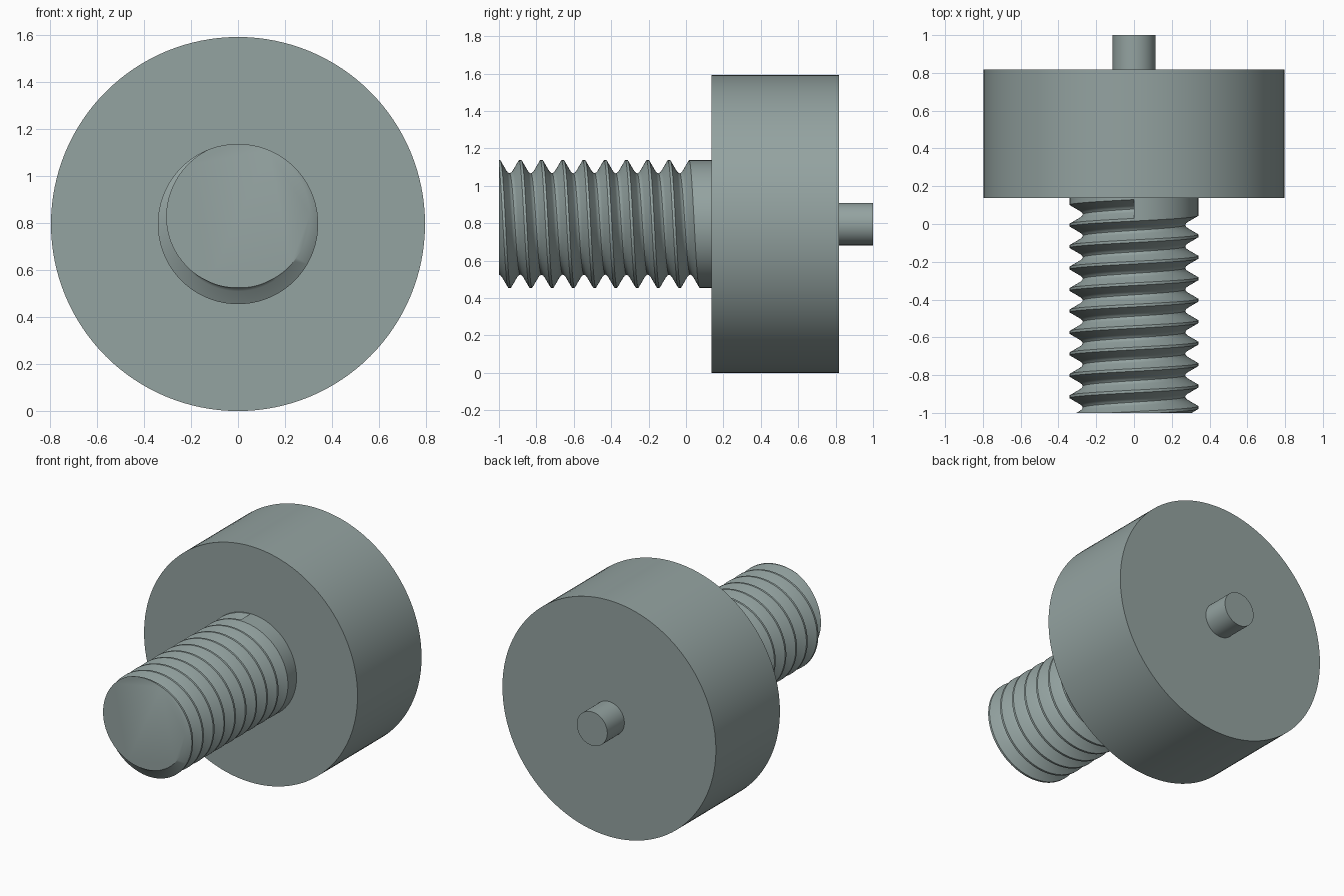
import bpy, bmesh, math

if "Cube" in bpy.data.objects:
    bpy.data.objects.remove(bpy.data.objects["Cube"], do_unlink=True)

MM = 1 / 8.8            # model unit: total length is 17.6
AXIS_Z = 7 * MM         # height of the common axis
HEAD_FRONT, HEAD_BACK = 1.2 * MM, 7.2 * MM

metal = bpy.data.materials.new("grey_green_metal")
metal.use_nodes = True
colour = (0.296, 0.366, 0.356, 1)
metal.diffuse_color = colour
metal.node_tree.nodes["Principled BSDF"].inputs["Base Color"].default_value = colour


def finish(obj, name):
    """Name, colour and smooth the active part."""
    obj.name = obj.data.name = name
    obj.data.materials.append(metal)
    bpy.ops.object.select_all(action='DESELECT')
    obj.select_set(True)
    bpy.context.view_layer.objects.active = obj
    bpy.ops.object.shade_smooth_by_angle(angle=math.radians(35))


def disc(name, radius, y0, y1, sides):
    bpy.ops.mesh.primitive_cylinder_add(
        vertices=sides, radius=radius, depth=y1 - y0,
        location=(0, (y0 + y1) / 2, AXIS_Z), rotation=(math.pi / 2, 0, 0))
    finish(bpy.context.object, name)


# Head and rear pin
disc("head", 7 * MM, HEAD_FRONT, HEAD_BACK, 128)
disc("rear_pin", MM, HEAD_BACK, 1.0, 64)


# Threaded shaft: a groove profile swept along a right-hand helix
def threaded_shaft():
    pitch, radius, steps, turns = MM, 3 * MM, 96, 11
    edge = pitch / 2 - 0.007
    groove = [(-edge, radius), (-0.018, 0.286), (-0.010, 0.276), (0, 0.271),
              (0.010, 0.276), (0.018, 0.286), (edge, radius)]
    bm = bmesh.new()

    def point(i, y, r):
        a = 2 * math.pi * i / steps
        return bm.verts.new((r * math.sin(a), y, AXIS_Z + r * math.cos(a)))

    rows = []
    for i in range(turns * steps + 1):
        centre = HEAD_FRONT - pitch / 2 + pitch * (i / steps - turns)
        rows.append([point(i, centre + dy, r) for dy, r in groove])
    rim = [point(i, HEAD_FRONT, radius) for i in range(steps + 1)]

    last = (turns - 1) * steps
    for i in range(turns * steps):
        a, b = rows[i], rows[i + 1]
        for k in range(len(groove) - 1):
            bm.faces.new((a[k], b[k], b[k + 1], a[k + 1]))
        # Crest joins the next turn; the last turn runs into the plain collar
        if i < last:
            c, d = rows[i + steps][0], rows[i + steps + 1][0]
        else:
            c, d = rim[i - last], rim[i - last + 1]
        bm.faces.new((a[-1], b[-1], d, c))
    bm.faces.new(rows[-1])      # wall where the groove stops

    # Trim the tip flat and cap it
    cut = bmesh.ops.bisect_plane(
        bm, geom=bm.verts[:] + bm.edges[:] + bm.faces[:], dist=1e-6,
        plane_co=(0, -1, 0), plane_no=(0, 1, 0), clear_inner=True)
    loop = [e for e in cut["geom_cut"] if isinstance(e, bmesh.types.BMEdge)]
    bmesh.ops.contextual_create(bm, geom=loop)
    bmesh.ops.recalc_face_normals(bm, faces=bm.faces[:])

    mesh = bpy.data.meshes.new("threaded_shaft")
    bm.to_mesh(mesh)
    bm.free()
    obj = bpy.data.objects.new("threaded_shaft", mesh)
    bpy.context.collection.objects.link(obj)
    finish(obj, "threaded_shaft")


threaded_shaft()
